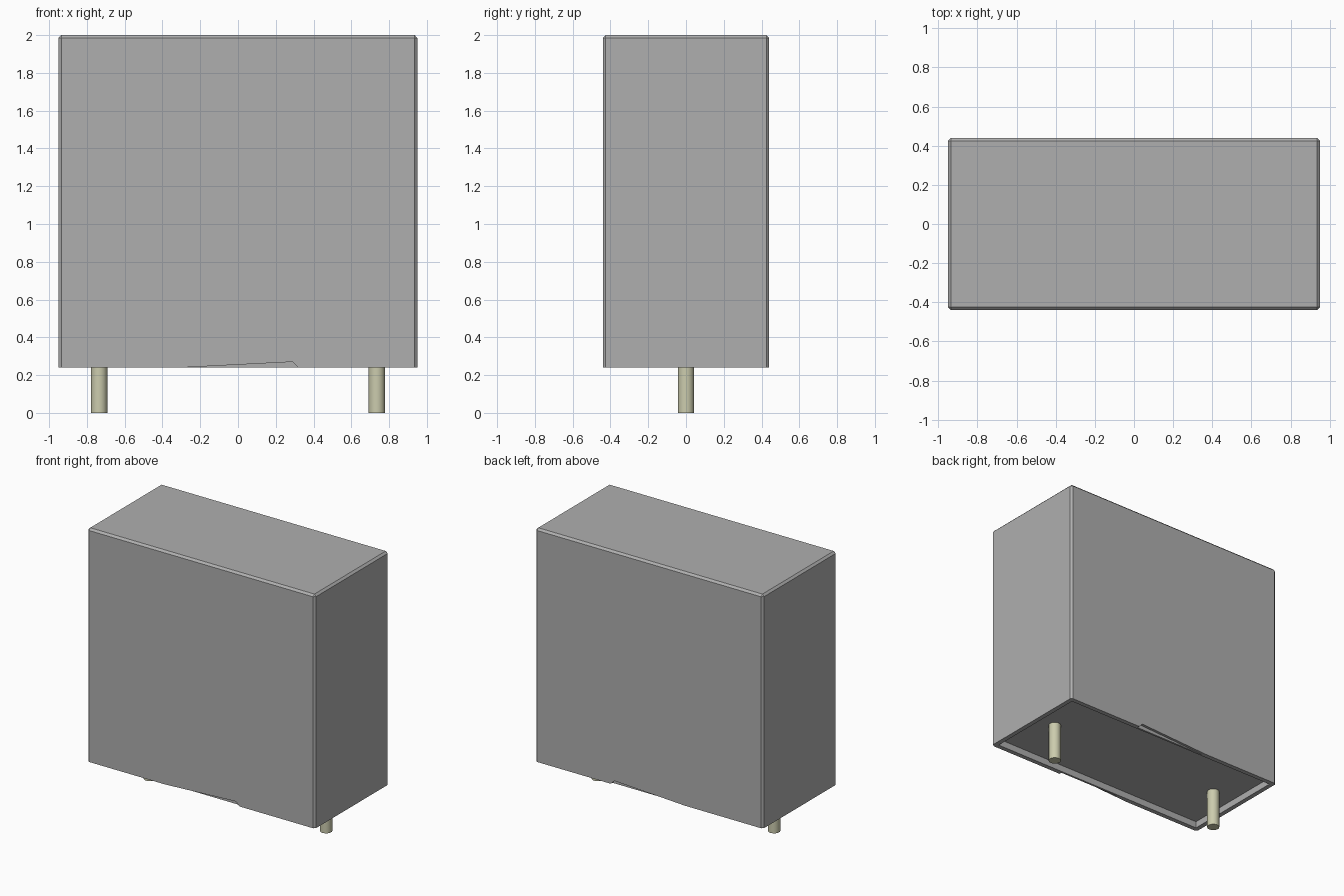
import bpy, bmesh

cube = bpy.data.objects.get("Cube")
if cube:
    bpy.data.objects.remove(cube, do_unlink=True)

W, D, Z0, Z1 = 0.95, 0.44, 0.24, 2.0      # half width, half depth, bottom, top
CHAMFER, WALL, RECESS = 0.015, 0.035, 0.05


def material(name, rgb):
    m = bpy.data.materials.new(name)
    m.use_nodes = True
    m.diffuse_color = (*rgb, 1)
    m.node_tree.nodes["Principled BSDF"].inputs["Base Color"].default_value = (*rgb, 1)
    return m


def make_object(name, bm, mat=None):
    bmesh.ops.recalc_face_normals(bm, faces=bm.faces)
    me = bpy.data.meshes.new(name)
    bm.to_mesh(me)
    bm.free()
    ob = bpy.data.objects.new(name, me)
    bpy.context.collection.objects.link(ob)
    if mat:
        me.materials.append(mat)
    return ob


def activate(ob):
    bpy.ops.object.select_all(action='DESELECT')
    ob.select_set(True)
    bpy.context.view_layer.objects.active = ob


grey = material("casing grey", (0.43, 0.43, 0.43))
tin = material("tinned metal", (0.60, 0.60, 0.42))

# Casing: box chamfered everywhere except around its open bottom
bm = bmesh.new()
bmesh.ops.create_cube(bm, size=1)
for v in bm.verts:
    v.co = (v.co.x * 2 * W, v.co.y * 2 * D, Z1 if v.co.z > 0 else Z0)
edges = [e for e in bm.edges if max(v.co.z for v in e.verts) > 1]
bmesh.ops.bevel(bm, geom=edges, offset=CHAMFER, offset_type='OFFSET',
                segments=1, affect='EDGES')

# Recessed floor inside the bottom rim
bm.normal_update()
floor = min(bm.faces, key=lambda f: f.calc_center_median().z)
bmesh.ops.inset_region(bm, faces=[floor], thickness=WALL, use_even_offset=True)
up = bmesh.ops.extrude_discrete_faces(bm, faces=[floor])["faces"][0]
bmesh.ops.translate(bm, verts=up.verts, vec=(0, 0, RECESS))
bm.verts.ensure_lookup_table()
bmesh.ops.remove_doubles(bm, verts=bm.verts, dist=1e-5)
casing = make_object("casing", bm, grey)

# Shallow wedge notch in the lower edge of the front and back walls
NOTCH = [(-0.33, Z0 - 0.0015), (0.29, 0.27), (0.33, 0.23), (-0.33, 0.23)]
for side, y_in, y_out in (("front", -D + 0.02, -D - 0.05), ("back", D - 0.02, D + 0.05)):
    bm = bmesh.new()
    face = bm.faces.new([bm.verts.new((x, y_in, z)) for x, z in NOTCH])
    ext = bmesh.ops.extrude_face_region(bm, geom=[face])["geom"]
    bmesh.ops.translate(bm, vec=(0, y_out - y_in, 0),
                        verts=[g for g in ext if isinstance(g, bmesh.types.BMVert)])
    cutter = make_object(side + "_notch_cutter", bm)
    cutter.hide_render = True
    mod = casing.modifiers.new("notch", 'BOOLEAN')
    mod.operation, mod.solver, mod.object = 'DIFFERENCE', 'EXACT', cutter
    activate(casing)
    bpy.ops.object.modifier_apply(modifier=mod.name)
    bpy.data.objects.remove(cutter, do_unlink=True)

# Two round connection pins below the floor
PIN_TOP = Z0 + RECESS + 0.01
for name, x in (("right_pin", -0.735), ("left_pin", 0.735)):
    bm = bmesh.new()
    bmesh.ops.create_cone(bm, cap_ends=True, segments=24, radius1=0.043,
                          radius2=0.043, depth=PIN_TOP)
    bmesh.ops.translate(bm, verts=bm.verts, vec=(x, 0, PIN_TOP / 2))
    pin = make_object(name, bm, tin)
    activate(pin)
    bpy.ops.object.shade_smooth_by_angle()
